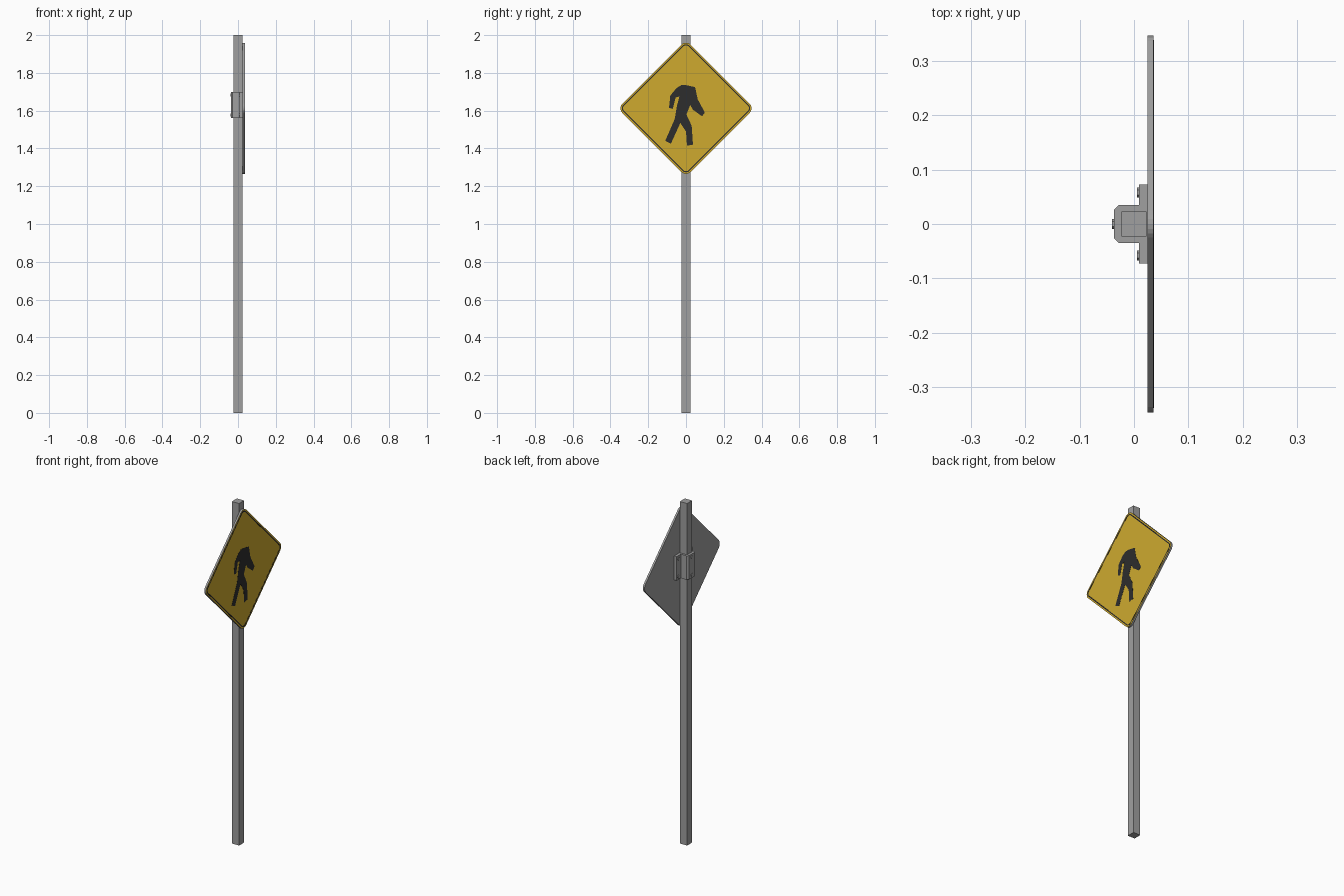
import bpy, bmesh, math
from mathutils import Vector, Matrix

if "Cube" in bpy.data.objects:
    bpy.data.objects.remove(bpy.data.objects["Cube"])


def material(name, rgb):
    m = bpy.data.materials.new(name)
    m.diffuse_color = (*rgb, 1)
    m.use_nodes = True
    m.node_tree.nodes["Principled BSDF"].inputs["Base Color"].default_value = m.diffuse_color
    return m


GREY = material("galvanised grey", (0.35, 0.35, 0.35))
YELLOW = material("sign yellow", (0.62, 0.40, 0.028))
BLACK = material("sign black", (0.026, 0.026, 0.026))
SIGN_Z = 1.6125


def finish(name, bm, *mats):
    bmesh.ops.recalc_face_normals(bm, faces=bm.faces)
    me = bpy.data.meshes.new(name)
    bm.to_mesh(me)
    bm.free()
    for m in mats:
        me.materials.append(m)
    ob = bpy.data.objects.new(name, me)
    bpy.context.collection.objects.link(ob)
    return ob


def prism(name, points, axis, *mats):
    # extrude a flat outline along a vector
    bm = bmesh.new()
    f = bm.faces.new([bm.verts.new(p) for p in points])
    r = bmesh.ops.extrude_face_region(bm, geom=[f], use_keep_orig=True)
    bmesh.ops.translate(bm, vec=axis,
                        verts=[v for v in r["geom"] if isinstance(v, bmesh.types.BMVert)])
    return finish(name, bm, *mats)


def diamond(inset, x, half=0.3615, radius=0.035, steps=6):
    # rounded diamond outline in the y-z plane
    c = half - radius * math.sqrt(2)
    r = radius - inset
    pts = []
    for k in range(4):
        a = k * math.pi / 2
        for i in range(steps + 1):
            t = a - math.pi / 4 + i / steps * math.pi / 2
            pts.append(Vector((x, c * math.cos(a) + r * math.cos(t),
                               SIGN_Z + c * math.sin(a) + r * math.sin(t))))
    return pts


# post
s = 0.023
prism("post", [(-s, -s, 0), (s, -s, 0), (s, s, 0), (-s, s, 0)], (0, 0, 2), GREY)

# sign plate, yellow only on the face pointing +x
plate = prism("sign_plate", diamond(0, 0.025), (0.011, 0, 0), GREY, YELLOW)
for p in plate.data.polygons:
    p.material_index = 1 if p.normal.x > 0.9 else 0

# thin black border line
bm = bmesh.new()
loops = [[bm.verts.new(p) for p in diamond(i, x)]
         for i, x in ((0.008, 0.0355), (0.008, 0.0367), (0.014, 0.0367), (0.014, 0.0355))]
n = len(loops[0])
for k in range(4):
    a, b = loops[k], loops[(k + 1) % 4]
    for i in range(n):
        j = (i + 1) % n
        bm.faces.new((a[i], a[j], b[j], b[i]))
finish("sign_border", bm, BLACK)

# walking figure
figure = [(0, 1.735), (0.048, 1.725), (0.062, 1.66), (0.10, 1.59), (0.085, 1.57),
          (0.037, 1.605), (0.022, 1.63), (0.002, 1.58), (0.03, 1.52), (0.037, 1.42),
          (0.005, 1.415), (0, 1.49), (-0.03, 1.535), (-0.08, 1.425), (-0.11, 1.44),
          (-0.06, 1.555), (-0.048, 1.625), (-0.035, 1.675), (-0.055, 1.67),
          (-0.07, 1.61), (-0.09, 1.615), (-0.083, 1.68), (-0.05, 1.72), (-0.025, 1.735)]
prism("walking_figure", [(0.0355, y, z) for y, z in figure], (0.0012, 0, 0), BLACK)

# clamp bracket around the post, with side flanges
half = [(0.025, 0.073), (0.009, 0.073), (0.009, 0.035), (-0.028, 0.035), (-0.037, 0.026)]
outline = half + [(x, -y) for x, y in reversed(half)]
prism("clamp_bracket", [(x, y, 1.56) for x, y in outline], (0, 0, 0.14), GREY)

# hexagonal bolt heads on the back of the bracket
for x, y in ((0.0075, 0.058), (0.0075, -0.058), (-0.0385, 0)):
    for z in (1.578, 1.682):
        bm = bmesh.new()
        bmesh.ops.create_cone(bm, cap_ends=True, segments=6, radius1=0.009, radius2=0.009,
                              depth=0.004,
                              matrix=Matrix.Translation((x, y, z)) @ Matrix.Rotation(math.pi / 2, 4, 'Y'))
        finish("bolt_head", bm, GREY)
